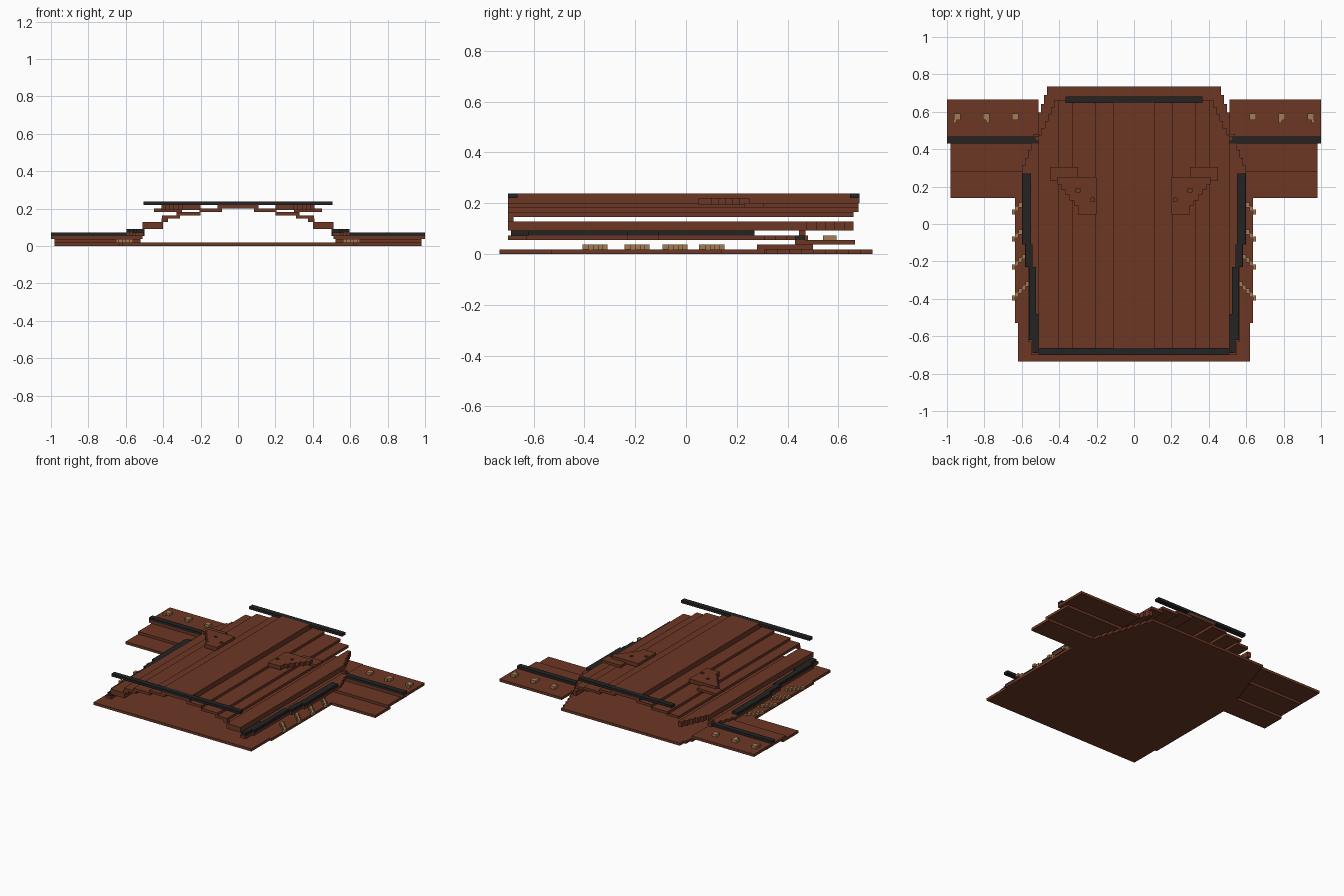
import bpy, bmesh

if "Cube" in bpy.data.objects:
    bpy.data.objects.remove(bpy.data.objects["Cube"], do_unlink=True)

V = 0.0183  # height of one layer


def material(name, colour):
    m = bpy.data.materials.new(name)
    m.use_nodes = True
    m.diffuse_color = (*colour, 1)
    m.node_tree.nodes["Principled BSDF"].inputs["Base Color"].default_value = (*colour, 1)
    return m


BROWN = material("brown leather", (0.150, 0.038, 0.018))
BLACK = material("black trim", (0.017, 0.017, 0.018))
TAN = material("tan thread", (0.37, 0.20, 0.085))


def steps(a, b, n):
    """Staircase of points from a to b, moving in y first and then in x."""
    pts = [a]
    for i in range(n):
        x, y = pts[-1]
        ny = a[1] + (b[1] - a[1]) * (i + 1) / n
        nx = a[0] + (b[0] - a[0]) * (i + 1) / n
        pts += [(x, ny), (nx, ny)]
    return pts


def plate(name, outline, low, high, mat):
    """Flat outline extruded between two layer numbers."""
    bm = bmesh.new()
    face = bm.faces.new([bm.verts.new((x, y, low * V)) for x, y in outline])
    ext = bmesh.ops.extrude_face_region(bm, geom=[face])
    top = [v for v in ext["geom"] if isinstance(v, bmesh.types.BMVert)]
    bmesh.ops.translate(bm, verts=top, vec=(0, 0, (high - low) * V))
    bmesh.ops.recalc_face_normals(bm, faces=bm.faces)
    mesh = bpy.data.meshes.new(name)
    bm.to_mesh(mesh)
    bm.free()
    mesh.materials.append(mat)
    ob = bpy.data.objects.new(name, mesh)
    bpy.context.collection.objects.link(ob)
    return ob


def rect(x0, x1, y0, y1):
    return [(x0, y0), (x1, y0), (x1, y1), (x0, y1)]


def flip(outline):
    return [(-x, y) for x, y in outline]


def pair(name, outline, low, high, mat):
    """The same plate on the left (+x) and on the right."""
    return [plate("left_" + name, outline, low, high, mat),
            plate("right_" + name, flip(outline), low, high, mat)]


# Base sheet with stepped back corners
half = [(0.62, -0.735), (0.62, -0.53), (0.635, -0.53), (0.635, 0.27)]
half += steps((0.61, 0.27), (0.45, 0.735), 10)
plate("base_sheet", half + flip(half)[::-1], 0, 1, BROWN)

# Sleeves: three overlapping layers, trim and stitches
pair("sleeve_front", rect(0.58, 0.98, 0.14, 0.31), 0, 1, BROWN)
pair("sleeve_middle", rect(0.52, 0.98, 0.28, 0.50), 1, 2, BROWN)
pair("sleeve_back", rect(0.51, 1.0, 0.43, 0.665), 2, 3, BROWN)
pair("sleeve_trim", rect(0.50, 1.0, 0.43, 0.468), 3, 4, BLACK)
for i, x in enumerate((0.635, 0.79, 0.945)):
    pair(f"sleeve_stitch_{i}", rect(x - 0.018, x + 0.018, 0.555, 0.592), 3, 4, TAN)
    if i:
        s = 0.005 if i == 2 else -0.018
        pair(f"sleeve_stitch_tail_{i}", rect(x + s, x + s + V, 0.54, 0.556), 3, 4, TAN)

# Side panels that lean outward towards the back
side = [(0.505, -0.70), (0.55, -0.70), (0.55, -0.63), (0.565, -0.63),
        (0.565, -0.23), (0.583, -0.23), (0.583, -0.11), (0.60, -0.11)]
side += steps((0.60, 0.27), (0.52, 0.48), 5) + [(0.505, 0.48)]
pair("side_panel", side, 3, 4, BROWN)
pair("side_post", rect(0.50, 0.53, 0.445, 0.47), 3, 5, BROWN)

# Stepped black trim on the side panels
trims = [(0.505, 0.543, -0.69, -0.48), (0.525, 0.562, -0.62, -0.23),
         (0.543, 0.580, -0.24, -0.11), (0.545, 0.597, -0.12, 0.27)]
trim = [(0.505, -0.69), (0.543, -0.69), (0.543, -0.62), (0.562, -0.62),
        (0.562, -0.23), (0.58, -0.23), (0.58, -0.11), (0.597, -0.11),
        (0.597, 0.27), (0.55, 0.27), (0.55, -0.11), (0.543, -0.11),
        (0.543, -0.23), (0.525, -0.23), (0.525, -0.48), (0.505, -0.48)]
pair("side_trim", trim, 4, 5, BLACK)

# Slanted lacing along both sides
for i, y in enumerate((-0.40, -0.235, -0.085, 0.06)):
    for k in range(5):
        x, dy = 0.635 - k * V, y + k * V
        pair(f"lace_{i}_{k}", rect(x, x + V, dy - 0.008, dy + V), 1, 2, TAN)

# Arched back: planks rising layer by layer to the middle
shoulder = [(0.40, -0.70), (0.51, -0.70)]
shoulder += steps((0.51, 0.44), (0.41, 0.66), 6) + [(0.40, 0.66)]
pair("lower_plank", shoulder, 5, 7, BROWN)
pair("front_link", rect(0.375, 0.41, -0.70, -0.68), 7, 8, BROWN)
pair("outer_plank", rect(0.31, 0.405, -0.70, 0.66), 8, 9, BROWN)
pair("middle_plank", rect(0.20, 0.33, -0.70, 0.68), 9, 10, BROWN)
pair("inner_plank", rect(0.085, 0.205, -0.70, 0.68), 10, 11, BROWN)
plate("centre_plank", rect(-0.11, 0.11, -0.664, 0.646), 11, 13, BROWN)

# Shoulder blades lying on the planks, each with two small holes
pair("blade_edge", rect(0.30, 0.45, 0.23, 0.305), 10, 11, BROWN)
blade = [(0.20, 0.05), (0.30, 0.05)] + steps((0.30, 0.07), (0.41, 0.21), 5)
blade += [(0.41, 0.25), (0.20, 0.25)]
blades = pair("shoulder_blade", blade, 10.5, 12, BROWN)
for px, py in ((0.30, 0.18), (0.22, 0.13)):
    cutters = pair("hole_cutter", rect(px - 0.01, px + 0.01, py - 0.01, py + 0.01),
                   11, 13, BROWN)
    for ob, cut in zip(blades, cutters):
        cut.hide_render = True
        cut.hide_viewport = True
        mod = ob.modifiers.new("hole", "BOOLEAN")
        mod.operation = "DIFFERENCE"
        mod.object = cut

# Black bars across the front and back ends
plate("front_bar", rect(-0.505, 0.505, -0.70, -0.664), 12, 13, BLACK)
plate("back_bar", rect(-0.365, 0.365, 0.646, 0.683), 12, 13, BLACK)
plate("front_bar_rest", rect(-0.11, 0.11, -0.70, -0.66), 11, 12, BROWN)
plate("back_bar_rest", rect(-0.11, 0.11, 0.64, 0.683), 11, 12, BROWN)
